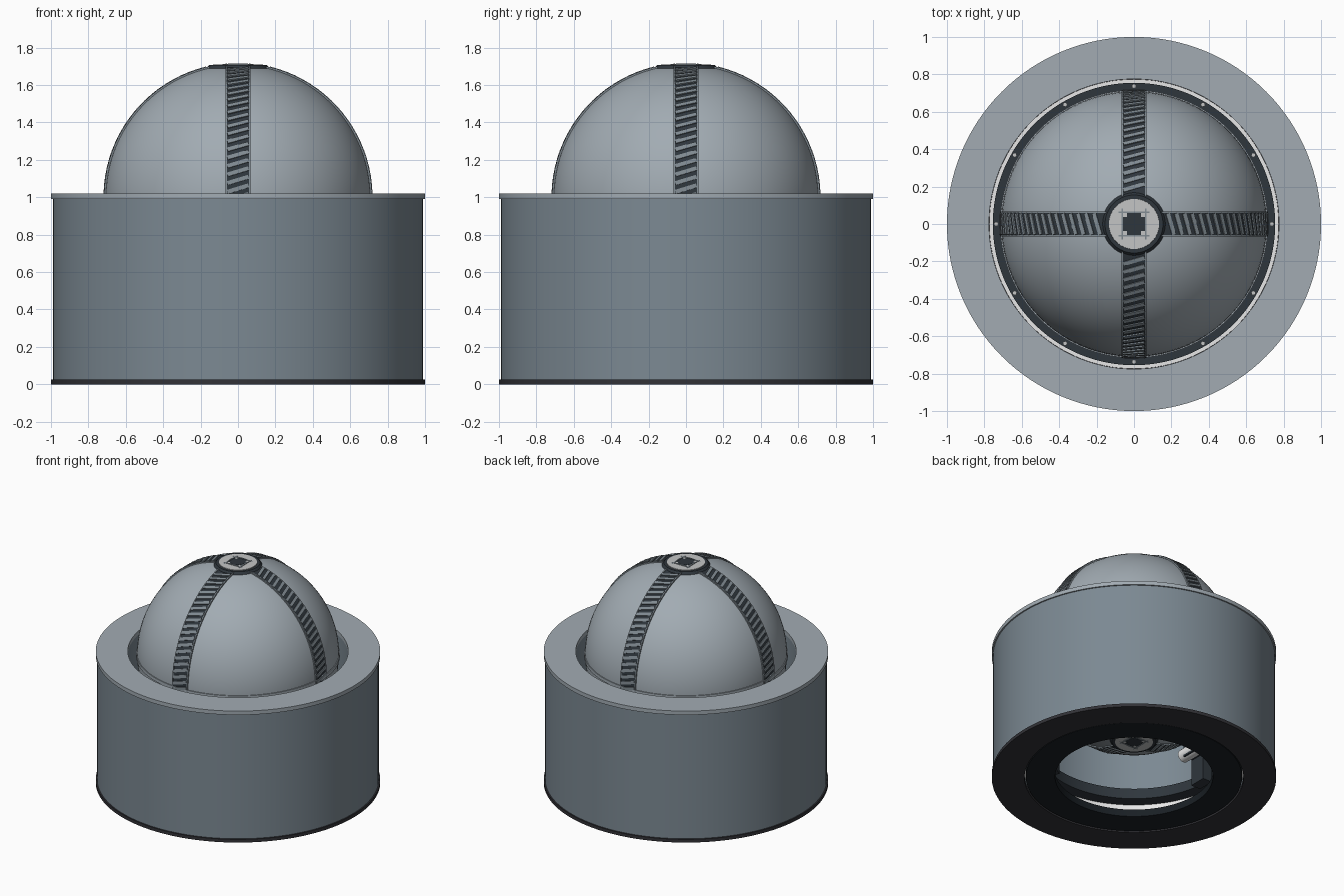
import bpy, bmesh
from math import pi, cos, sin, radians
from mathutils import Matrix

cube = bpy.data.objects.get("Cube")
if cube:
    bpy.data.objects.remove(cube, do_unlink=True)


def material(name, r, g, b):
    m = bpy.data.materials.new(name)
    m.use_nodes = True
    m.diffuse_color = (r, g, b, 1)
    m.node_tree.nodes["Principled BSDF"].inputs["Base Color"].default_value = (r, g, b, 1)
    return m


SLATE = material("slate grey", .20, .25, .29)
SILVER = material("silver grey", .36, .41, .45)
RIB = material("rib grey", .22, .26, .29)
DARK = material("dark blue grey", .028, .037, .046)
BASE = material("charcoal", .032, .032, .038)
BLACK = material("near black", .010, .014, .018)
LIGHT = material("light steel", .55, .56, .56)
WHITE = material("white", .9, .9, .9)

CENTRE = 1.0   # ball centre height
RADIUS = .71


def finish(name, bm, mat, matrix=None):
    bmesh.ops.recalc_face_normals(bm, faces=bm.faces)
    me = bpy.data.meshes.new(name)
    bm.to_mesh(me)
    bm.free()
    if matrix:
        me.transform(matrix)
    me.materials.append(mat)
    ob = bpy.data.objects.new(name, me)
    bpy.context.collection.objects.link(ob)
    bpy.ops.object.select_all(action='DESELECT')
    ob.select_set(True)
    bpy.context.view_layer.objects.active = ob
    bpy.ops.object.shade_smooth_by_angle(angle=radians(30))
    return ob


def ring(name, mat, inner, outer, z0, z1, matrix=None, steps=128):
    """Rectangular section swept around z."""
    bm = bmesh.new()
    section = [(inner, z0), (outer, z0), (outer, z1), (inner, z1)]
    loops = []
    for i in range(steps):
        a = 2 * pi * i / steps
        loops.append([bm.verts.new((r * cos(a), r * sin(a), z)) for r, z in section])
    for i in range(steps):
        a, b = loops[i], loops[(i + 1) % steps]
        for j in range(4):
            k = (j + 1) % 4
            bm.faces.new((a[j], b[j], b[k], a[k]))
    return finish(name, bm, mat, matrix)


def add_disc(bm, r0, r1, depth, matrix, sides):
    bmesh.ops.create_cone(bm, cap_ends=True, segments=sides, radius1=r0,
                          radius2=r1, depth=depth, matrix=matrix)


def add_box(bm, size, matrix):
    bmesh.ops.create_cube(bm, size=1, matrix=matrix @ Matrix.Diagonal((*size, 1)))


def move(x, y, z):
    return Matrix.Translation((x, y, z))


def turn(degrees, axis):
    return Matrix.Rotation(radians(degrees), 4, axis)


# Housing
ring("base_ring", BASE, .77, 1, 0, .025)
ring("housing_wall", SLATE, .775, .99, .025, .99)
ring("top_flange", SILVER, .775, 1, .99, 1.02)
ring("bottom_plate", BLACK, .555, .76, .005, .06)
ring("light_ring", WHITE, .75, .774, .06, .21)
ring("support_ring", DARK, .66, .755, .21, .29)

# Screws on the support ring
bm = bmesh.new()
for i in range(12):
    add_disc(bm, .012, .012, .02, turn(i * 30, 'Z') @ move(.737, 0, .295), 10)
finish("support_screws", bm, LIGHT)

# Three roller supports under the ball
posts, rollers = bmesh.new(), bmesh.new()
for angle in (-60, 60, 180):
    spin = turn(angle, 'Z')
    add_box(posts, (.08, .13, .27), spin @ move(.62, 0, .315))
    add_box(posts, (.12, .11, .08), spin @ move(.56, 0, .42))
    add_disc(rollers, .048, .048, .21, spin @ move(.54, 0, .42) @ turn(90, 'X'), 20)
finish("roller_posts", posts, DARK)
finish("rollers", rollers, WHITE)

# Ball
bm = bmesh.new()
bmesh.ops.create_uvsphere(bm, u_segments=96, v_segments=48, radius=RADIUS,
                          matrix=move(0, 0, CENTRE))
finish("ball", bm, SILVER)
ring("ball_seam", SILVER, .70, .716, CENTRE - .02, CENTRE + .005)

# Two crossing treads, each a dark strip with raised lips
for name, axis in (("front_back_tread", 'Y'), ("side_tread", 'X')):
    place = move(0, 0, CENTRE) @ turn(90, axis)
    ring(name + "_strip", DARK, .68, .712, -.062, .062, place)
    for side in (-1, 1):
        ring(name + "_lip", RIB, .68, .716, side * .062 - .004, side * .062 + .004, place)

# Slanted ribs along the treads
bm = bmesh.new()
for quarter in range(4):
    for i in range(-20, 21):
        place = (move(0, 0, CENTRE) @ turn(quarter * 90, 'Z') @ turn(-i * 3.7, 'X')
                 @ move(0, -RADIUS, 0) @ turn(-17, 'Y'))
        add_box(bm, (.118, .018, .022), place)
finish("tread_ribs", bm, RIB)

# Hub caps at both poles of the ball
for name, flip in (("top", 0), ("bottom", 180)):
    pole = move(0, 0, CENTRE) @ turn(flip, 'X')
    for part, mat, r0, r1, height, depth, sides in (
            ("hub_rim", DARK, .175, .155, .695, .024, 64),
            ("hub_disc", LIGHT, .138, .134, .700, .022, 64),
            ("hub_socket", DARK, .052, .052, .709, .006, 6)):
        bm = bmesh.new()
        add_disc(bm, r0, r1, depth, pole @ move(0, 0, height) @ turn(30, 'Z'), sides)
        finish(name + "_" + part, bm, mat)
